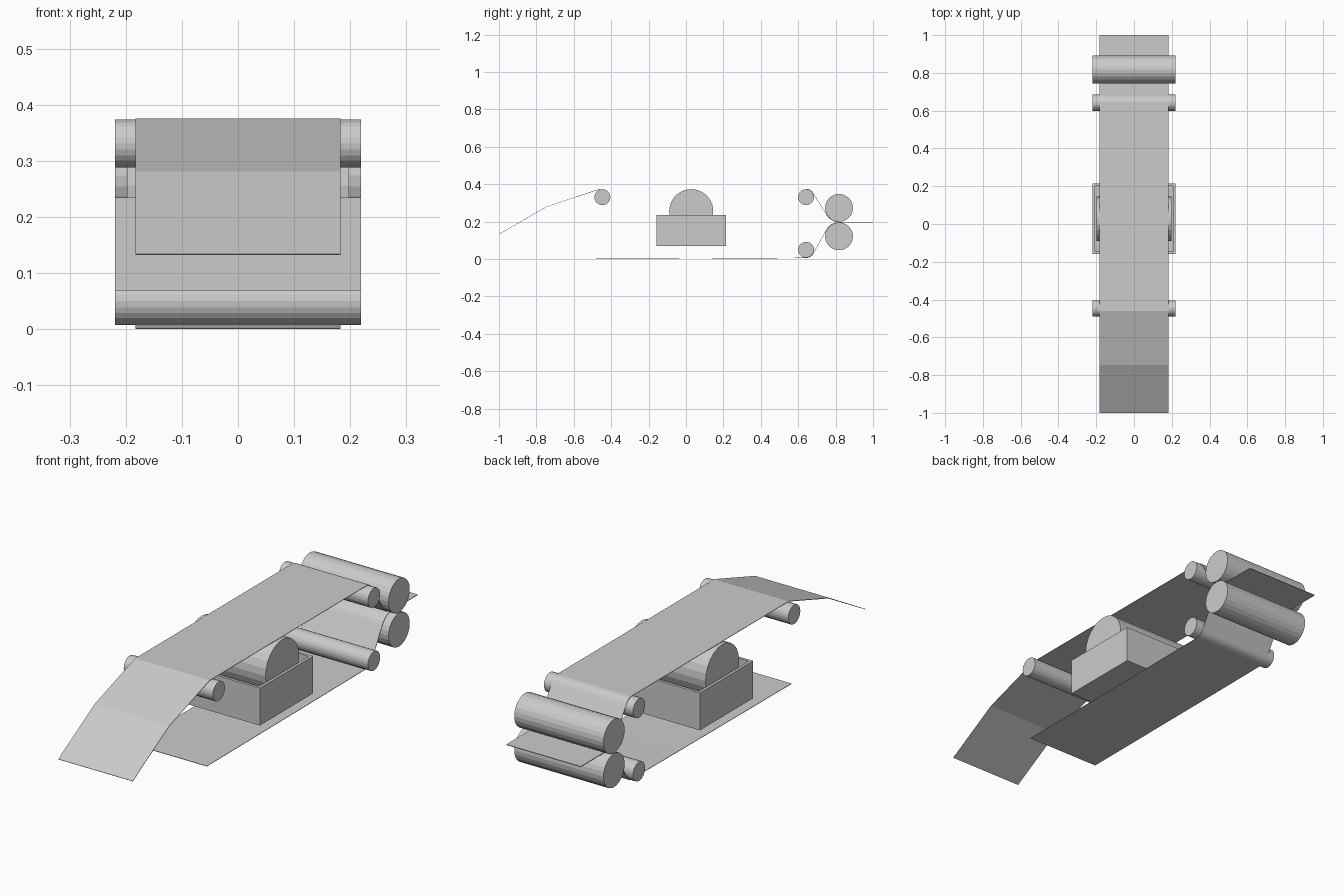
import bpy, bmesh, math

if "Cube" in bpy.data.objects:
    bpy.data.objects.remove(bpy.data.objects["Cube"])

HALF_SHEET = 0.183
SIDES = 24


def make_object(name, bm):
    bmesh.ops.recalc_face_normals(bm, faces=bm.faces[:])
    mesh = bpy.data.meshes.new(name)
    bm.to_mesh(mesh)
    bm.free()
    obj = bpy.data.objects.new(name, mesh)
    bpy.context.collection.objects.link(obj)
    return obj


def roller(name, y, z, radius, half_length=0.219):
    bpy.ops.mesh.primitive_cylinder_add(vertices=SIDES, radius=radius, depth=2 * half_length,
                                        location=(0, y, z), rotation=(0, math.pi / 2, 0))
    bpy.context.object.name = name


def sheet(name, path):
    # Sweep a side profile across x and give it a paper-thin thickness
    bm = bmesh.new()
    rows = [[bm.verts.new((x, y, z)) for x in (-HALF_SHEET, HALF_SHEET)] for y, z in path]
    for a, b in zip(rows, rows[1:]):
        bm.faces.new((a[0], a[1], b[1], b[0]))
    obj = make_object(name, bm)
    solid = obj.modifiers.new("thickness", 'SOLIDIFY')
    solid.thickness = 0.002
    solid.offset = 0


def arc(centre, radius, start, end, steps=5):
    return [(centre[0] + radius * math.cos(math.radians(start + (end - start) * i / steps)),
             centre[1] + radius * math.sin(math.radians(start + (end - start) * i / steps)))
            for i in range(steps + 1)]


def wrap(small, big, side):
    # Path over the guide roller, across the inner tangent, into the nip
    dy, dz = big[0] - small[0], big[1] - small[1]
    rs, rb = R_SMALL + 0.001, R_BIG + 0.001
    a = math.degrees(math.atan2(dz, dy) + side * math.acos((rs + rb) / math.hypot(dy, dz)))
    return arc(small, rs, side * 90, a) + arc(big, rb, 180 + a, 180 + side * 90)


R_SMALL, R_BIG = 0.0425, 0.0745
guide_top, guide_bottom = (0.642, 0.331), (0.642, 0.050)
nip_top, nip_bottom = (0.818, 0.2735), (0.818, 0.1215)

# Rollers
roller("front_guide_roller", -0.447, 0.331, R_SMALL)
roller("upper_guide_roller", *guide_top, R_SMALL)
roller("lower_guide_roller", *guide_bottom, R_SMALL)
roller("upper_nip_roller", *nip_top, R_BIG)
roller("lower_nip_roller", *nip_bottom, R_BIG)

# Open tray with the coating roller resting in it
bm = bmesh.new()
bmesh.ops.create_cube(bm, size=1)
for v in bm.verts:
    v.co = (v.co.x * 0.438, 0.028 + v.co.y * 0.374, 0.152 + v.co.z * 0.166)
top = max(bm.faces, key=lambda f: f.calc_center_median().z)
bmesh.ops.inset_region(bm, faces=[top], thickness=0.018)
bottom = bmesh.ops.extrude_discrete_faces(bm, faces=[top])["faces"][0]
for v in bottom.verts:
    v.co.z -= 0.148
make_object("tray", bm)
roller("coating_roller", 0.028, 0.256, 0.118, 0.198)

# Upper and lower webs, meeting between the nip rollers
sheet("upper_sheet", [(-1, 0.133), (-0.745, 0.28), (-0.46, 0.3745)]
      + wrap(guide_top, nip_top, 1) + [(1, 0.198)])
sheet("lower_sheet", [(-0.48, 0.001), (0.3, 0.004)]
      + wrap(guide_bottom, nip_bottom, -1) + [(1, 0.197)])
